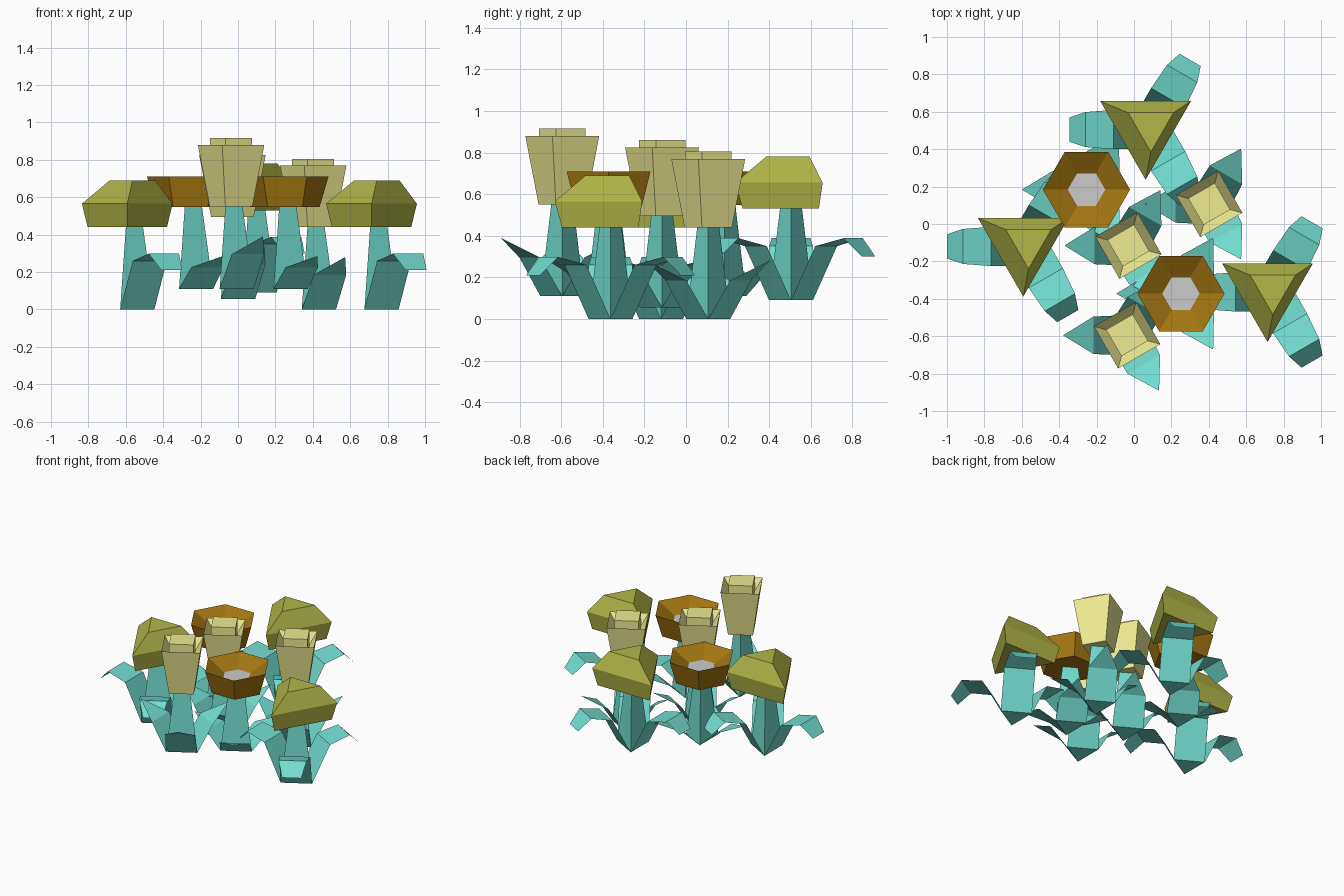
import bpy
from math import cos, sin, pi, radians

if "Cube" in bpy.data.objects:
    bpy.data.objects.remove(bpy.data.objects["Cube"])


def material(name, color):
    m = bpy.data.materials.new(name)
    m.diffuse_color = (*color, 1)
    m.use_nodes = True
    m.node_tree.nodes["Principled BSDF"].inputs["Base Color"].default_value = m.diffuse_color
    return m


TEAL = material("teal", (0.17, 0.72, 0.63))
OLIVE = material("olive", (0.45, 0.47, 0.065))
BROWN = material("brown", (0.37, 0.18, 0.006))
CREAM = material("cream", (0.86, 0.83, 0.29))


def add_object(name, verts, faces, loc, mat=None):
    mesh = bpy.data.meshes.new(name)
    mesh.from_pydata(verts, [], faces)
    if mat:
        mesh.materials.append(mat)
    ob = bpy.data.objects.new(name, mesh)
    ob.location = loc
    bpy.context.collection.objects.link(ob)
    return ob


def loft(name, n, turn, rings, loc, mat=None):
    """Closed n-sided solid through rings of (radius, z, x shift, y shift)."""
    verts, faces = [], []
    for r, z, dx, dy in rings:
        for i in range(n):
            a = radians(turn) + 2 * pi * i / n
            verts.append((dx + r * cos(a), dy + r * sin(a), z))
    for k in range(len(rings) - 1):
        for i in range(n):
            j = (i + 1) % n
            faces.append((k * n + i, k * n + j, (k + 1) * n + j, (k + 1) * n + i))
    top = (len(rings) - 1) * n
    faces.append(tuple(reversed(range(n))))
    faces.append(tuple(range(top, top + n)))
    return add_object(name, verts, faces, loc, mat)


def leaves(name, profile, loc):
    """Three single-sheet leaves; profile rows are (distance, z, width)."""
    verts, faces = [], []
    for deg in (60, 180, 300):
        c, s = cos(radians(deg)), sin(radians(deg))
        prev = None
        for r, z, w in profile:
            sides = (-w / 2, w / 2) if w else (0,)
            row = []
            for t in sides:
                row.append(len(verts))
                verts.append((r * c - t * s, r * s + t * c, z))
            if prev:
                faces.append((prev[0], *row, prev[1]))
            prev = row
    return add_object(name, verts, faces, loc, TEAL)


def stem(loc):
    loft("stem", 3, 0, [(0.122, 0, 0, 0), (0.06, 0.45, 0, 0)], loc, TEAL)


# Closed triangular buds with folded leaves
for loc in [(-0.569, -0.12, 0), (0.085, 0.505, 0.09), (0.737, -0.363, 0)]:
    stem(loc)
    leaves("bud_leaves", [(0.061, 0, 0.211), (0.195, 0.26, 0.21),
                          (0.345, 0.298, 0.187), (0.43, 0.21, 0.13)], loc)
    loft("bud_head", 3, 30, [(0.245, 0.44, -0.023, 0.012), (0.28, 0.565, -0.023, 0.012),
                             (0.14, 0.69, 0.005, 0.02)], loc, OLIVE)

# Hexagonal bowl flowers with grey centres
for loc in [(-0.254, 0.184, 0.11), (0.251, -0.372, 0.11)]:
    stem(loc)
    leaves("bowl_leaves", [(0.061, 0, 0.211), (0.18, 0.115, 0.2), (0.345, 0.175, 0)], loc)
    loft("bowl_head", 6, 0, [(0.185, 0.437, 0, 0), (0.233, 0.6, 0, 0),
                             (0.1, 0.525, 0, 0)], loc, BROWN)
    loft("bowl_centre", 6, 0, [(0.1, 0.52, 0, 0), (0.1, 0.528, 0, 0)], loc)

# Square cup flowers with a raised inner block
for loc in [(-0.03, -0.115, 0.055), (-0.037, -0.595, 0.11), (0.402, 0.107, 0)]:
    stem(loc)
    leaves("cup_leaves", [(0.061, 0, 0.211), (0.18, 0.185, 0.2), (0.342, 0.28, 0)], loc)
    loft("cup_head", 4, 75, [(0.118, 0.44, 0, 0), (0.184, 0.77, 0, 0),
                             (0.112, 0.69, 0, 0)], loc, CREAM)
    loft("cup_block", 4, 75, [(0.116, 0.68, 0, 0), (0.116, 0.805, 0, 0)], loc, CREAM)
